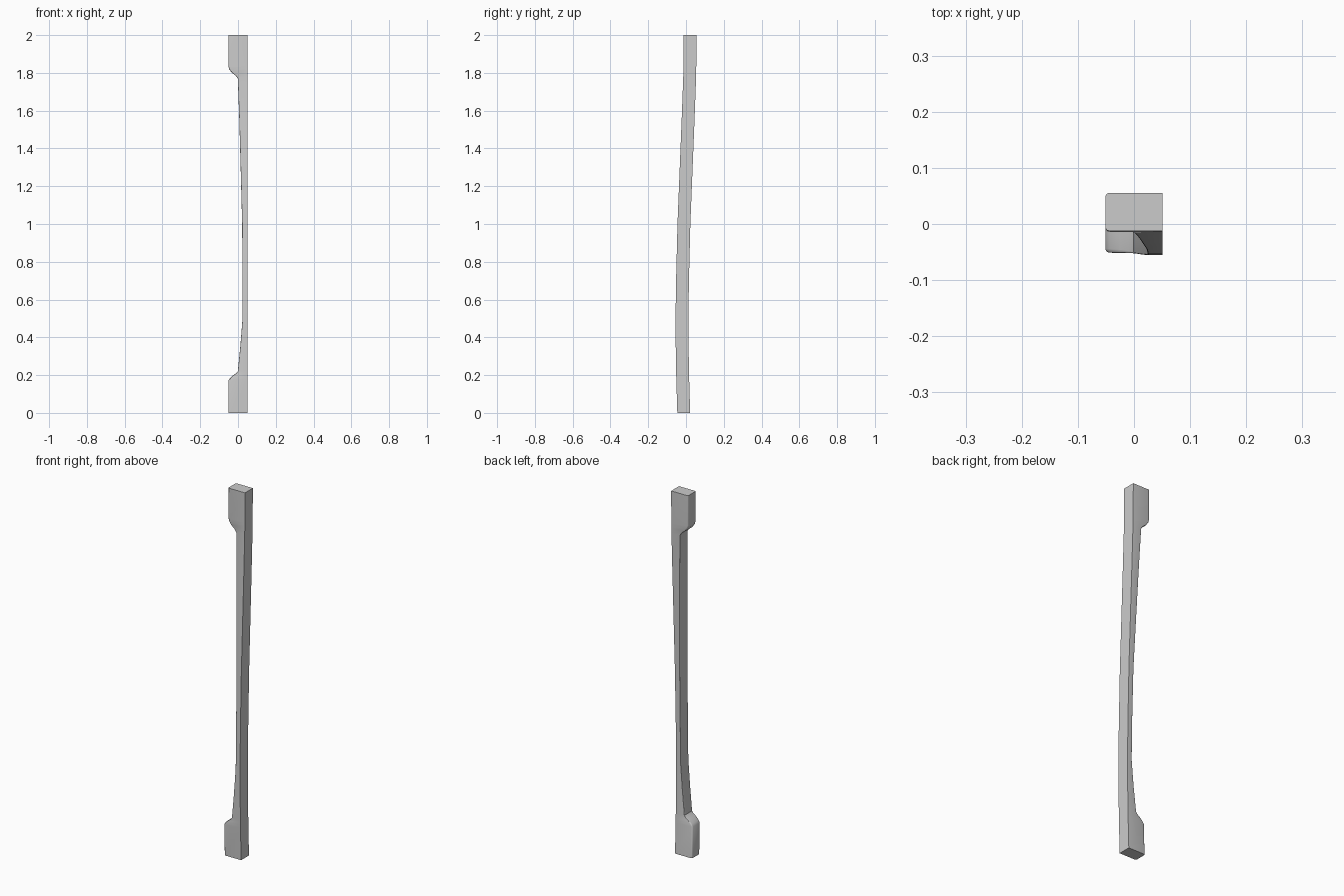
import bpy, bmesh, math

if "Cube" in bpy.data.objects:
    bpy.data.objects.remove(bpy.data.objects["Cube"])

# Stations up the post: height, left edge x, front y, corner rounding
STATIONS = [
    (0.00, -0.051, -0.046, 0.007),
    (0.17, -0.051, -0.051, 0.007),
    (0.183, -0.043, -0.0514, 0.007),
    (0.20, -0.025, -0.0518, 0.006),
    (0.21, -0.010, -0.052, 0.004),
    (0.22, -0.001, -0.0522, 0.002),
    (0.36, 0.013, -0.0545, 0.002),
    (0.50, 0.024, -0.0555, 0.002),
    (0.70, 0.024, -0.0525, 0.002),
    (1.00, 0.022, -0.045, 0.002),
    (1.30, 0.014, -0.033, 0.002),
    (1.55, 0.007, -0.023, 0.002),
    (1.77, -0.001, -0.0148, 0.002),
    (1.785, -0.012, -0.0145, 0.004),
    (1.80, -0.032, -0.0142, 0.006),
    (1.82, -0.047, -0.014, 0.007),
    (1.835, -0.051, -0.0137, 0.007),
    (2.00, -0.051, -0.0125, 0.007),
]
RIGHT, DEPTH, STEPS = 0.051, 0.068, 3


def ring(bm, z, x, y, r):
    """Cross-section with square right corners and rounded left corners."""
    pts = [(RIGHT, y), (RIGHT, y + DEPTH)]
    for cy, start in ((y + DEPTH - r, 90), (y + r, 180)):
        for i in range(STEPS + 1):
            a = math.radians(start + 90 * i / STEPS)
            pts.append((x + r + r * math.cos(a), cy + r * math.sin(a)))
    return [bm.verts.new((px, py, z)) for px, py in pts]


# Bowed post with a wide block at each end
bm = bmesh.new()
rings = [ring(bm, *s) for s in STATIONS]
n = len(rings[0])
for low, high in zip(rings, rings[1:]):
    for i in range(n):
        j = (i + 1) % n
        bm.faces.new((low[i], low[j], high[j], high[i]))
bm.faces.new(rings[0][::-1])
bm.faces.new(rings[-1])
bmesh.ops.recalc_face_normals(bm, faces=bm.faces[:])

mesh = bpy.data.meshes.new("bowed_post")
bm.to_mesh(mesh)
bm.free()
post = bpy.data.objects.new("bowed_post", mesh)
bpy.context.collection.objects.link(post)
bpy.context.view_layer.objects.active = post
post.select_set(True)
bpy.ops.object.shade_smooth_by_angle(angle=math.radians(32))
